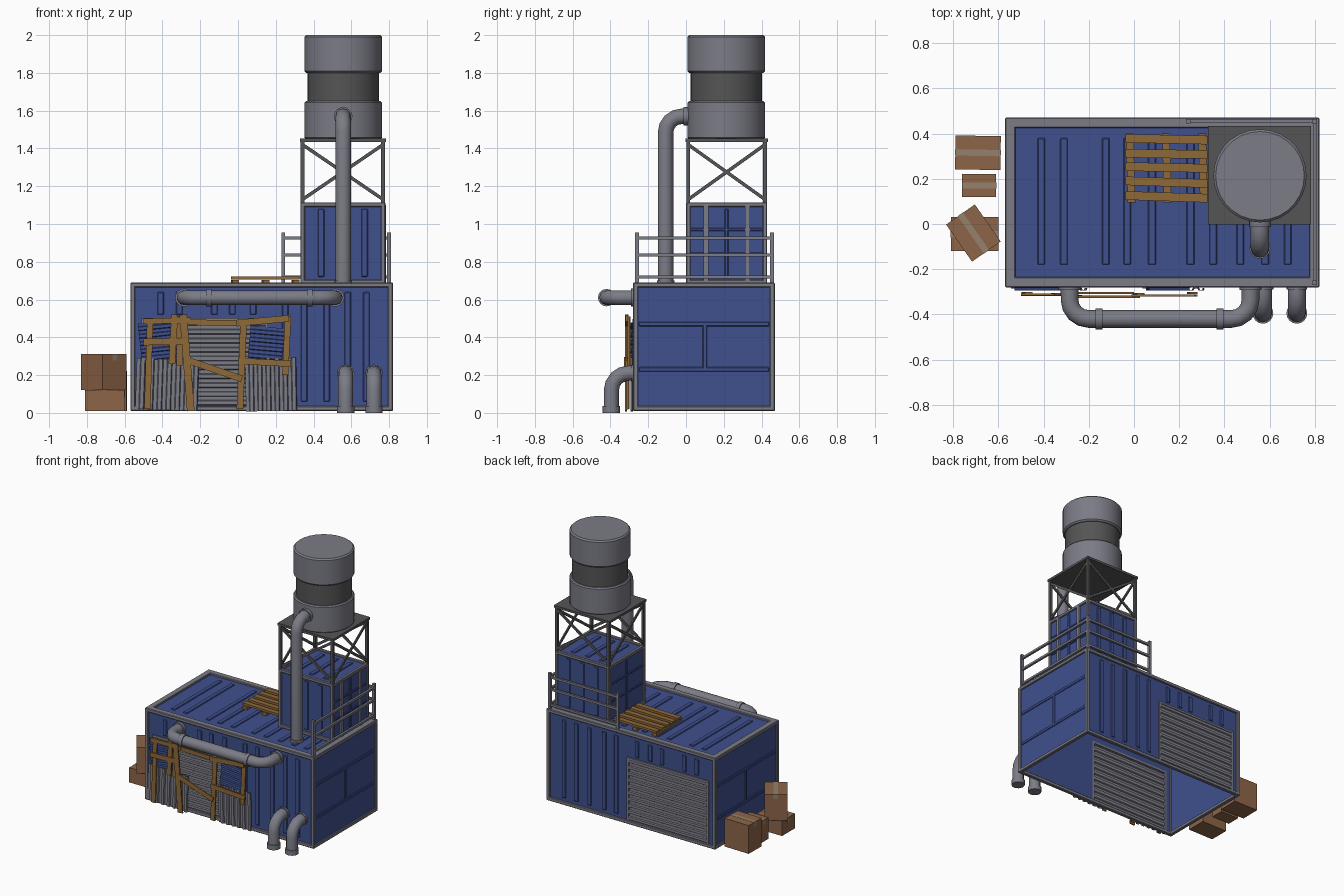
import bpy, bmesh, math
from mathutils import Vector, Matrix

if "Cube" in bpy.data.objects:
    bpy.data.objects.remove(bpy.data.objects["Cube"])


def material(name, c):
    m = bpy.data.materials.new(name)
    m.diffuse_color = (*c, 1)
    m.use_nodes = True
    m.node_tree.nodes["Principled BSDF"].inputs["Base Color"].default_value = m.diffuse_color
    return m


BLUE = material("blue_paint", (0.05, 0.08, 0.27))
GREY = material("grey_metal", (0.2, 0.2, 0.24))
DARK = material("dark_metal", (0.09, 0.09, 0.09))
WOOD = material("wood", (0.27, 0.14, 0.04))
CARD = material("cardboard", (0.27, 0.13, 0.065))
TAPE = material("tape", (0.3, 0.22, 0.15))


def finish(name, bm, mat, bevel=0, smooth=False):
    bmesh.ops.recalc_face_normals(bm, faces=bm.faces)
    me = bpy.data.meshes.new(name)
    bm.to_mesh(me)
    bm.free()
    ob = bpy.data.objects.new(name, me)
    bpy.context.collection.objects.link(ob)
    me.materials.append(mat)
    if bevel:
        b = ob.modifiers.new("bevel", 'BEVEL')
        b.width, b.segments, b.limit_method = bevel, 1, 'ANGLE'
    if smooth:
        shade(ob)
    return ob


def shade(ob):
    bpy.ops.object.select_all(action='DESELECT')
    ob.select_set(True)
    bpy.context.view_layer.objects.active = ob
    bpy.ops.object.shade_smooth_by_angle(angle=math.radians(35))


def box(bm, x0, x1, y0, y1, z0, z1, rot=0):
    m = (Matrix.Translation(((x0 + x1) / 2, (y0 + y1) / 2, (z0 + z1) / 2))
         @ Matrix.Rotation(math.radians(rot), 4, 'Z') @ Matrix.Diagonal((x1 - x0, y1 - y0, z1 - z0, 1)))
    bmesh.ops.create_cube(bm, size=1, matrix=m)


def boxes(name, mat, items, bevel=0):
    bm = bmesh.new()
    for b in items:
        box(bm, *b)
    return finish(name, bm, mat, bevel)


def beam(bm, p, q, w, t, n=(0, 1, 0)):
    """Bar from p to q, width w, thickness t along the normal n."""
    p, q = Vector(p), Vector(q)
    z = (q - p).normalized()
    x = Vector(n).cross(z).normalized()
    r = Matrix((x, z.cross(x), z)).transposed().to_4x4()
    bmesh.ops.create_cube(bm, size=1, matrix=Matrix.Translation((p + q) / 2) @ r @ Matrix.Diagonal((w, t, (q - p).length, 1)))


def frame(name, x0, x1, y0, y1, z0, z1, t, w):
    it = []
    for a in (x0, x1 - t):
        for b in (y0, y1 - t):
            it.append((a, a + t, b, b + t, z0, z1))
    for z, d in ((z0, t), (z1 - t, w)):
        it += [(x0, x1, y0, y0 + d, z, z + t), (x0, x1, y1 - d, y1, z, z + t),
               (x0, x0 + d, y0, y1, z, z + t), (x1 - d, x1, y0, y1, z, z + t)]
    boxes(name, GREY, it, 0.004)


def sheet(name, n, width, height, amp, m, mat):
    """Corrugated sheet: n ridges across local x, extruded along local z."""
    bm = bmesh.new()
    prof = [((i + f) / n, d) for i in range(n) for f, d in ((0, 0), (.4, 0), (.5, 1), (.9, 1))] + [(1, 0)]
    rows = [[bm.verts.new(m @ Vector(((u - .5) * width, -d * amp, s * height / 2))) for u, d in prof] for s in (-1, 1)]
    for i in range(len(prof) - 1):
        bm.faces.new((rows[0][i], rows[0][i + 1], rows[1][i + 1], rows[1][i]))
    ob = finish(name, bm, mat)
    ob.modifiers.new("thickness", 'SOLIDIFY').thickness = 0.004


def pipe(name, pts, r, bend):
    pts = [Vector(p) for p in pts]
    path = [pts[0]]
    for a, c, b in zip(pts, pts[1:], pts[2:]):
        s, e = c + (a - c).normalized() * bend, c + (b - c).normalized() * bend
        o = s + e - c
        path += [o + (s - o) * math.cos(k * math.pi / 8) + (e - o) * math.sin(k * math.pi / 8) for k in range(5)]
    path.append(pts[-1])
    cu = bpy.data.curves.new(name, 'CURVE')
    cu.dimensions, cu.bevel_depth, cu.bevel_resolution, cu.use_fill_caps = '3D', r, 4, True
    sp = cu.splines.new('POLY')
    sp.points.add(len(path) - 1)
    for p, v in zip(sp.points, path):
        p.co = (*v, 1)
    ob = bpy.data.objects.new(name, cu)
    bpy.context.collection.objects.link(ob)
    cu.materials.append(GREY)
    bpy.ops.object.select_all(action='DESELECT')
    ob.select_set(True)
    bpy.context.view_layer.objects.active = ob
    bpy.ops.object.convert(target='MESH')
    shade(bpy.context.view_layer.objects.active)


def drum(name, c, r, h, axis='Z', mat=GREY, seg=16, bevel=0):
    rot = {'Z': Matrix(), 'X': Matrix.Rotation(math.pi / 2, 4, 'Y'), 'Y': Matrix.Rotation(math.pi / 2, 4, 'X')}[axis]
    bm = bmesh.new()
    bmesh.ops.create_cone(bm, cap_ends=True, segments=seg, radius1=r, radius2=r, depth=h, matrix=Matrix.Translation(c) @ rot)
    finish(name, bm, mat, bevel, True)


# main container: frame, thin walls with shutter openings, open underside
frame("container_frame", -.57, .82, -.28, .47, .01, .69, .026, .045)
walls = [(-.555, .805, -.265, .455, .67, .677), (-.56, -.553, -.265, .455, .02, .68), (.803, .81, -.265, .455, .02, .68)]
for y in (-.268, .451):
    walls += [(.15, .805, y, y + .007, .02, .68), (-.555, -.5, y, y + .007, .02, .68), (-.5, .15, y, y + .007, .49, .68)]
boxes("container_walls", BLUE, walls)
RX = (-.41, -.31, -.125, -.03, .08, .25, .35, .47, .58, .68)
ribs = [(x - .017, x + .017, -.18, .38, .675, .685) for x in RX]
for x in RX:
    z0 = .06 if x > .16 else .52
    ribs += [(x - .017, x + .017, -.276, -.266, z0, .64), (x - .017, x + .017, .456, .466, z0, .64)]
for x0, x1 in ((-.567, -.558), (.808, .817)):
    ribs += [(x0, x1, -.25, .44, z - .012, z + .012) for z in (.23, .47)] + [(x0, x1, .088, .112, .23, .47)]
boxes("container_ribs", BLUE, ribs, 0.004)

# rolling shutters, front and back
for name, y, s in (("front_shutter", -.266, 1), ("back_shutter", .457, -1)):
    m = Matrix.Translation((-.175, y, .255)) @ Matrix.Rotation(0 if s > 0 else math.pi, 4, 'Z') @ Matrix.Rotation(-math.pi / 2, 4, 'Y')
    sheet(name, 10, .47, .65, .008, m, GREY)
    boxes(name + "_trim", GREY, [(a, a + .015, y - .01, y + .01, .02, .5) for a in (-.51, .145)] + [(-.51, .16, y - .01, y + .01, .488, .503)])

# upper cabin
frame("cabin_frame", .33, .78, 0, .43, .68, 1.115, .024, .024)
boxes("cabin_walls", BLUE, [(.34, .77, .01, .42, .68, 1.105)])
cr = [(x - .017, x + .017, y, y + .012, .72, 1.08) for x in (.44, .555, .67) for y in (.003, .415)]
cr += [(x - .017, x + .017, .06, .37, 1.1, 1.112) for x in (.44, .555, .67)]
for x in (.333, .765):
    cr += [(x, x + .012, .02, .41, z - .008, z + .008) for z in (.84, .97)] + [(x, x + .012, .205, .225, .72, 1.08)]
boxes("cabin_ribs", BLUE, cr, 0.004)
boxes("cabin_side_strips", GREY, [(.77, .783, y - .013, y + .013, .69, 1.1) for y in (.105, .325)])

# tank stand with crossed braces
bm = bmesh.new()
X, Y = (.342, .768), (.012, .418)
for x in X:
    for y in Y:
        beam(bm, (x, y, 1.11), (x, y, 1.44), .02, .02)
for a, b in ((1.13, 1.42), (1.42, 1.13)):
    for y in Y:
        beam(bm, (X[0], y, a), (X[1], y, b), .018, .01)
    for x in X:
        beam(bm, (x, Y[0], a), (x, Y[1], b), .018, .01, (1, 0, 0))
box(bm, .327, .783, -.003, .433, 1.435, 1.452)
finish("tank_stand", bm, DARK)

# water tank
drum("tank_lower", (.557, .213, 1.55), .206, .2, seg=28, bevel=.008)
drum("tank_band", (.557, .213, 1.725), .19, .16, mat=DARK, seg=28)
drum("tank_upper", (.557, .213, 1.9), .206, .2, seg=28, bevel=.01)

# pipes with collars
pipe("tank_pipe", [(.557, .03, 1.57), (.557, -.108, 1.57), (.557, -.108, .675)], .041, .085)
drum("tank_pipe_collar", (.557, 0, 1.57), .049, .025, 'Y')
drum("tank_pipe_base", (.557, -.108, .69), .046, .02)
pipe("front_pipe", [(-.285, -.265, .61), (-.285, -.42, .61), (.515, -.42, .61), (.515, -.265, .61)], .039, .085)
for i, x in enumerate((-.155, .38)):
    drum(f"front_pipe_clamp_{i}", (x, -.42, .61), .046, .03, 'X')
for i, x in enumerate((-.285, .515)):
    drum(f"front_pipe_flange_{i}", (x, -.282, .61), .048, .02, 'Y')
for i, x in enumerate((.57, .72)):
    pipe(f"drain_pipe_{i}", [(x, -.265, .21), (x, -.395, .21), (x, -.395, .01)], .04, .09)
    drum(f"drain_foot_{i}", (x, -.395, .018), .046, .036)
    drum(f"drain_flange_{i}", (x, -.282, .21), .046, .015, 'Y')

# roof railing round the back right corner
bm = bmesh.new()
for x, y in ((.8, -.26), (.8, .455), (.24, .455)):
    beam(bm, (x, y, .685), (x, y, .955), .02, .02)
for z in (.72, .835, .925):
    beam(bm, (.8, -.26, z), (.8, .455, z), .016, .016, (1, 0, 0))
    beam(bm, (.24, .455, z), (.8, .455, z), .016, .016)
finish("roof_railing", bm, GREY)

# pallet on the roof
bm = bmesh.new()
for x in (-.015, .145, .305):
    beam(bm, (x + .004, .095, .692), (x - .004, .4, .692), .034, .022, (0, 0, 1))
for y, d in ((.375, -.008), (.31, -.006), (.25, -.008), (.185, -.012), (.12, -.012)):
    beam(bm, (-.037, y - d / 2, .713), (.325, y + d / 2, .713), .038, .016, (0, 0, 1))
finish("roof_pallet", bm, WOOD)

# scrap sheets leaning on the front
def lean(x, y, z, roll):
    return Matrix.Translation((x, y, z)) @ Matrix.Rotation(math.radians(roll), 4, 'Y')


sheet("scrap_sheet_left", 7, .33, .27, .01, lean(-.375, -.285, .15, 2), GREY)
sheet("scrap_sheet_right", 6, .27, .28, .01, lean(.175, -.285, .15, -1), GREY)
sheet("scrap_blue_left", 5, .2, .22, .01, lean(-.41, -.283, .385, 84), BLUE)
sheet("scrap_blue_right", 4, .17, .18, .01, lean(.15, -.283, .37, 95), BLUE)

# boarded-up planks: x0, z0, x1, z1, width, y
bm = bmesh.new()
for x0, z0, x1, z1, w, y in (
        (-.48, .02, -.465, .5, .033, -.305), (-.25, .01, -.29, .52, .04, -.318), (-.35, .26, -.335, .52, .035, -.31),
        (-.31, .25, -.31, .51, .03, -.3), (-.5, .485, -.25, .49, .03, -.312), (-.5, .375, -.26, .38, .035, -.313),
        (-.27, .48, .0, .475, .03, -.305), (-.27, .28, .02, .18, .035, -.322), (.01, .02, .03, .49, .035, -.31),
        (.25, .2, .265, .51, .033, -.305), (-.01, .475, .27, .5, .035, -.316), (.0, .275, .28, .26, .033, -.316)):
    beam(bm, (x0, y, z0), (x1, y, z1), w, .01)
finish("front_planks", bm, WOOD)

# cardboard boxes with tape: centre x, y, size x, y, base, top, turn
for i, (x, y, a, b, z0, z1, r) in enumerate((
        (-.69, .315, .2, .15, .01, .22, -1), (-.685, .17, .15, .1, .01, .17, 0),
        (-.705, -.045, .21, .15, .01, .12, 0), (-.71, -.04, .2, .155, .12, .312, -55))):
    boxes(f"carton_{i}", CARD, [(x - a / 2, x + a / 2, y - b / 2, y + b / 2, z0, z1, r)])
    h = a / 2 + .001
    boxes(f"carton_tape_{i}", TAPE, [(x - h, x + h, y - .014, y + .014, z1 - .035, z1 + .001, r)])
